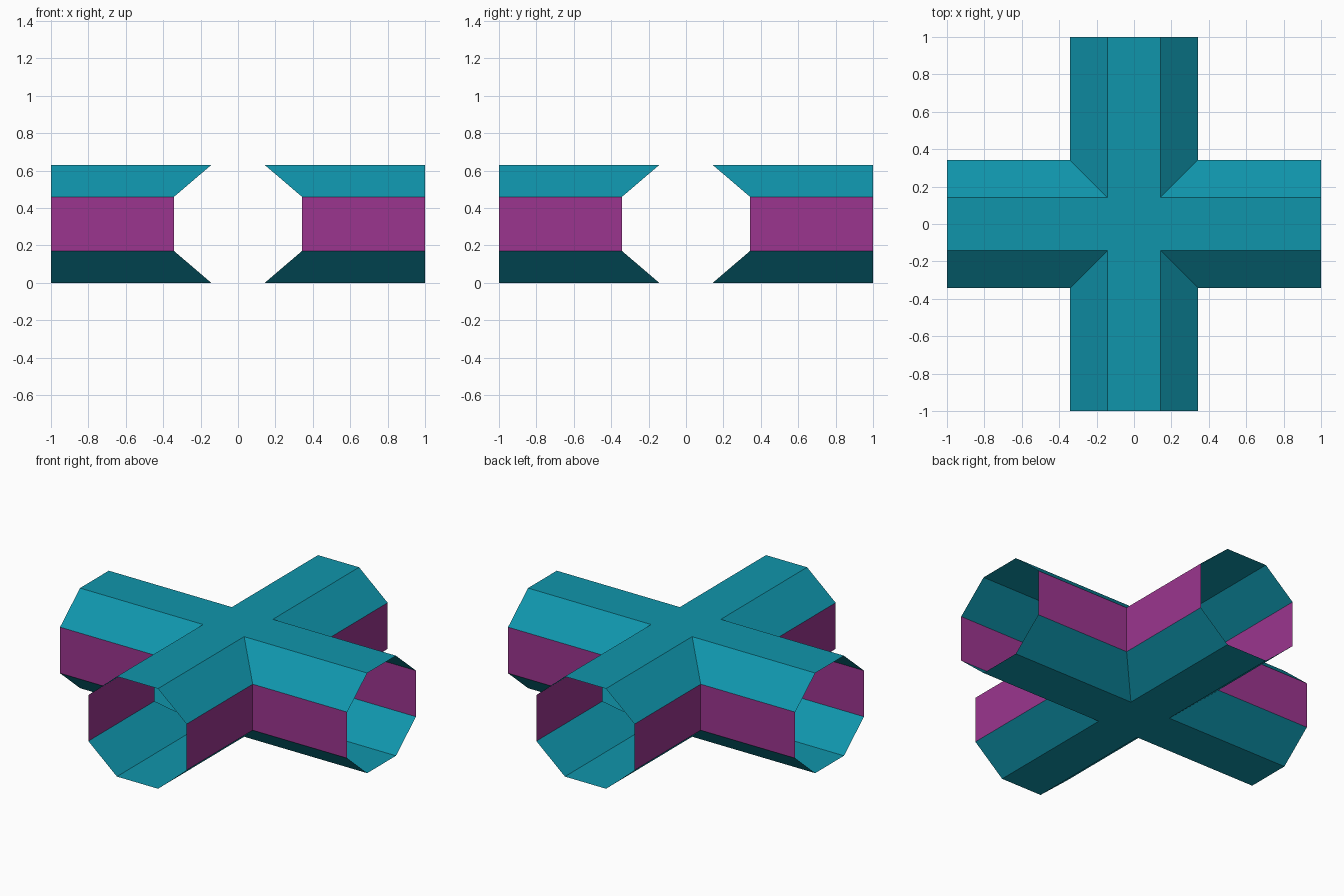
import bpy, bmesh
from mathutils import Matrix, Vector

cube = bpy.data.objects.get("Cube")
if cube:
    bpy.data.objects.remove(cube, do_unlink=True)


def make_material(name, color):
    mat = bpy.data.materials.new(name)
    mat.use_nodes = True
    mat.diffuse_color = color
    mat.node_tree.nodes["Principled BSDF"].inputs["Base Color"].default_value = color
    return mat


teal = make_material("teal", (0.005, 0.30, 0.41, 1))
purple = make_material("purple", (0.33, 0.036, 0.275, 1))

FLAT, SIDE, HEIGHT = 0.143, 0.342, 0.63
LOW, HIGH = 0.17, 0.46
# half of the octagonal tube section: (offset from axis, height)
profile = [(FLAT, 0), (SIDE, LOW), (SIDE, HIGH), (FLAT, HEIGHT)]

bm = bmesh.new()


def turned(point, quarter):
    """Rotate a point by quarter turns about z."""
    for _ in range(quarter):
        point = (-point[1], point[0], point[2])
    return bm.verts.new(point)


def elbow(d, z):
    """Corner path from one arm's end to the next arm's end."""
    return [(1, d, z), (d, d, z), (d, 1, z)]


# mitred walls in the four corners between the arms
for quarter in range(4):
    for lower, upper in zip(profile, profile[1:]):
        a, b = elbow(*lower), elbow(*upper)
        for i in range(2):
            corners = (a[i], b[i], b[i + 1], a[i + 1])
            face = bm.faces.new([turned(p, quarter) for p in corners])
            face.material_index = int(lower[0] == upper[0])

# cross-shaped floor and roof
for z in (0, HEIGHT):
    outline = [turned(p, q) for q in range(4) for p in elbow(FLAT, z)]
    bm.faces.new(outline)

# weld the seams and point the shell outwards
bmesh.ops.remove_doubles(bm, verts=bm.verts, dist=0.0001)
bmesh.ops.recalc_face_normals(bm, faces=bm.faces)
roof = max(bm.faces, key=lambda f: f.calc_center_median().z)
if roof.normal.z < 0:
    bmesh.ops.reverse_faces(bm, faces=bm.faces)

mesh = bpy.data.meshes.new("cross_tunnel")
bm.to_mesh(mesh)
bm.free()
mesh.materials.append(teal)
mesh.materials.append(purple)
tunnel = bpy.data.objects.new("cross_tunnel", mesh)
bpy.context.collection.objects.link(tunnel)
